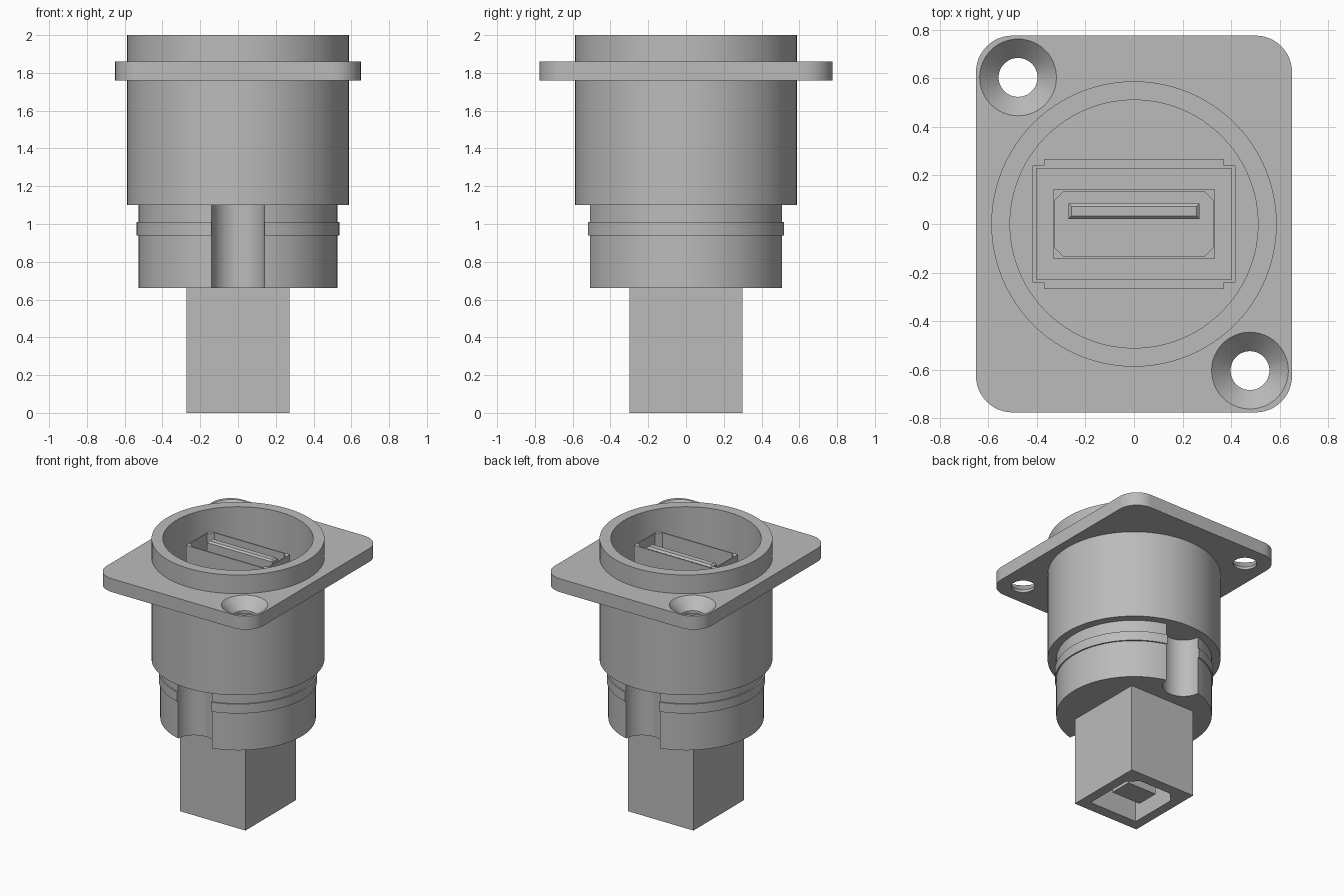
import bpy, bmesh, math

if "Cube" in bpy.data.objects:
    bpy.data.objects.remove(bpy.data.objects["Cube"], do_unlink=True)

grey = bpy.data.materials.new("plain_grey")
grey.use_nodes = True
colour = (0.5, 0.5, 0.5, 1)
grey.diffuse_color = colour
grey.node_tree.nodes["Principled BSDF"].inputs["Base Color"].default_value = colour


def finish(name, bm):
    bmesh.ops.recalc_face_normals(bm, faces=bm.faces)
    mesh = bpy.data.meshes.new(name)
    bm.to_mesh(mesh)
    bm.free()
    mesh.materials.append(grey)
    ob = bpy.data.objects.new(name, mesh)
    bpy.context.collection.objects.link(ob)
    return ob


def prism(name, outline, z0, z1):
    """Extrude a flat outline from z0 up to z1."""
    bm = bmesh.new()
    face = bm.faces.new([bm.verts.new((x, y, z0)) for x, y in outline])
    new = bmesh.ops.extrude_face_region(bm, geom=[face])["geom"]
    top = [v for v in new if isinstance(v, bmesh.types.BMVert)]
    bmesh.ops.translate(bm, verts=top, vec=(0, 0, z1 - z0))
    return finish(name, bm)


def lathe(name, profile, centre=(0, 0), steps=96):
    """Spin a radius/height profile that starts and ends on the axis."""
    bm = bmesh.new()
    verts = [bm.verts.new((r, 0, z)) for r, z in profile]
    edges = [bm.edges.new(pair) for pair in zip(verts, verts[1:])]
    bmesh.ops.spin(bm, geom=verts + edges, axis=(0, 0, 1), cent=(0, 0, 0),
                   angle=math.tau, steps=steps, use_duplicate=False)
    bmesh.ops.remove_doubles(bm, verts=bm.verts, dist=0.0001)
    bmesh.ops.translate(bm, verts=bm.verts, vec=(*centre, 0))
    return finish(name, bm)


def rod(name, r, z0, z1, centre=(0, 0)):
    return lathe(name, [(0, z0), (r, z0), (r, z1), (0, z1)], centre)


def rect(hx, hy, cy=0):
    return [(-hx, cy - hy), (hx, cy - hy), (hx, cy + hy), (-hx, cy + hy)]


def rounded(hx, hy, r, steps=12):
    """Rectangle with arc corners; one step gives chamfered corners."""
    pts = []
    for i, (sx, sy) in enumerate([(1, 1), (-1, 1), (-1, -1), (1, -1)]):
        for k in range(steps + 1):
            a = (i + k / steps) * math.pi / 2
            pts.append((sx * (hx - r) + r * math.cos(a), sy * (hy - r) + r * math.sin(a)))
    return pts


def cut(ob, cutters):
    for tool in cutters:
        mod = ob.modifiers.new("cut", "BOOLEAN")
        mod.operation = "DIFFERENCE"
        mod.solver = "EXACT"
        mod.object = tool
        with bpy.context.temp_override(object=ob, active_object=ob):
            bpy.ops.object.modifier_apply(modifier=mod.name)
        bpy.data.objects.remove(tool, do_unlink=True)


def smooth(ob):
    bpy.ops.object.select_all(action="DESELECT")
    ob.select_set(True)
    bpy.context.view_layer.objects.active = ob
    bpy.ops.object.shade_smooth_by_angle(angle=math.radians(30))


# Round housing with an open bore
housing = lathe("housing", [(0, 1.1), (0.587, 1.1), (0.587, 2), (0.51, 2), (0.51, 1.3), (0, 1.3)])

# Mounting flange with two countersunk screw holes
flange = prism("flange", rounded(0.65, 0.775, 0.15), 1.76, 1.86)
holes = [lathe("screw_cutter", [(0, 1.7), (0.08, 1.7), (0.08, 1.78), (0.158, 1.86),
                                (0.158, 1.9), (0, 1.9)], (0.477 * s, -0.603 * s), 48)
         for s in (-1, 1)]
cut(flange, [rod("bore_cutter", 0.55, 1.7, 1.9)] + holes)

# Lower barrel with a raised band and a rounded channel at front and back
barrel = lathe("barrel", [(0, 0.66), (0.528, 0.66), (0.528, 0.94), (0.538, 0.94),
                          (0.538, 1.01), (0.528, 1.01), (0.528, 1.1), (0, 1.1)])
cut(barrel, [rod("channel_cutter", 0.14, 0.6, 1.2, (0, 0.52 * s)) for s in (-1, 1)])

# Stepped seat in the bore floor
prism("seat_wide", rect(0.417, 0.24), 1.29, 1.34)
prism("seat_deep", rect(0.37, 0.267), 1.29, 1.34)
prism("seat_step", rect(0.403, 0.228), 1.33, 1.36)

# Top socket: thin shell, cavity and chamfered tongue
shell = prism("socket_shell", rect(0.333, 0.142), 1.35, 1.915)
cut(shell, [prism("socket_cutter", rounded(0.324, 0.133, 0.035, 1), 1.45, 2)])
tongue = prism("socket_tongue", rect(0.27, 0.032, 0.053), 1.44, 1.9)
bm = bmesh.new()
bm.from_mesh(tongue.data)
rim = [e for e in bm.edges if all(v.co.z > 1.8 for v in e.verts)]
bmesh.ops.bevel(bm, geom=rim, offset=0.012, segments=1, affect="EDGES")
bm.to_mesh(tongue.data)
bm.free()

# Rear plug block with a two-corner chamfered port and its tongue
block = prism("rear_block", rect(0.272, 0.3), 0, 0.67)
port = [(-0.2, -0.22), (0.2, -0.22), (0.2, 0.15), (0.13, 0.22), (-0.13, 0.22), (-0.2, 0.15)]
cut(block, [prism("port_cutter", port, -0.1, 0.35)])
prism("port_tongue", rect(0.12, 0.085), 0.05, 0.36)

for part in (housing, flange, barrel):
    smooth(part)
